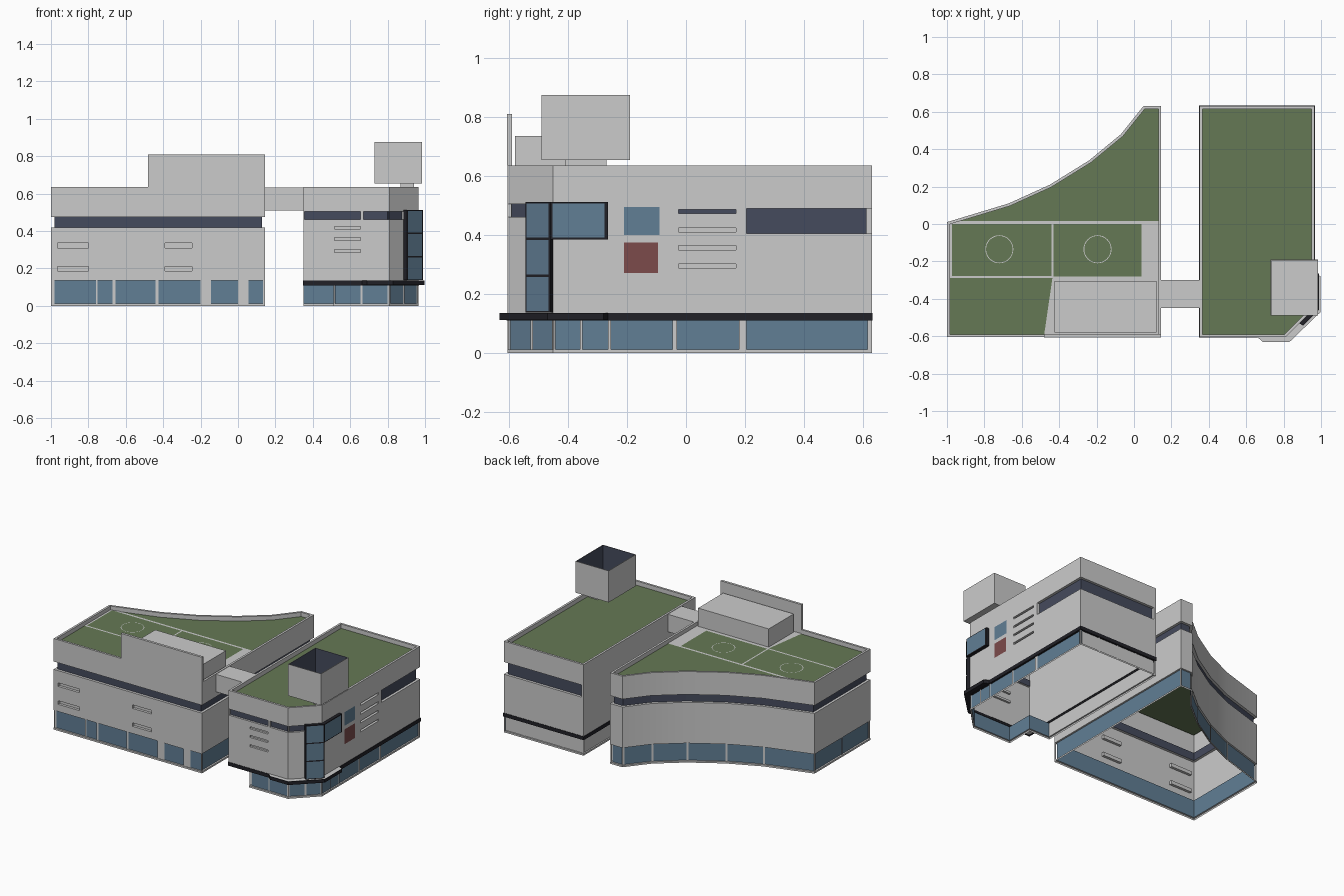
import bpy, math
from mathutils import Vector

if "Cube" in bpy.data.objects:
    bpy.data.objects.remove(bpy.data.objects["Cube"])

def mat(name, r, g, b):
    m = bpy.data.materials.new(name)
    m.diffuse_color = (r, g, b, 1)
    m.use_nodes = True
    m.node_tree.nodes["Principled BSDF"].inputs["Base Color"].default_value = m.diffuse_color
    return m

GREEN = mat("turf", .13, .19, .09)
GLASS = mat("glass", .12, .21, .30)
NAVY = mat("dark_window", .06, .07, .11)
BLACK = mat("black_trim", .015, .015, .02)
RED = mat("red_panel", .20, .07, .07)

def make(name, verts, faces, m=None, slots=None):
    me = bpy.data.meshes.new(name)
    me.from_pydata([tuple(v) for v in verts], [], faces)
    ob = bpy.data.objects.new(name, me)
    bpy.context.collection.objects.link(ob)
    if slots:
        me.materials.append(None)
        me.materials.append(NAVY)
        me.polygons.foreach_set("material_index", slots)
    elif m:
        me.materials.append(m)
    return ob

def offset(pts, d, closed):
    """Move a counter-clockwise outline outward by d, with mitred corners."""
    n, out = len(pts), []
    for i in range(n):
        p, ns = Vector(pts[i]), []
        for a, b in ((i - 1, i), (i, i + 1)):
            if closed or (a >= 0 and b < n):
                e = (Vector(pts[b % n]) - Vector(pts[a % n])).normalized()
                ns.append(Vector((e.y, -e.x)))
        s = sum(ns, Vector((0, 0)))
        out.append(p + s * (d * len(ns) / s.length_squared) if len(ns) == 1
                   else p + s * (2 * d / s.length_squared))
    return out

def shell(name, pts, profile, m=None, closed=True):
    """Sweep an (offset, height) profile along an outline."""
    n = len(pts)
    verts = [(p.x, p.y, z) for d, z in profile for p in offset(pts, d, closed)]
    faces = [(r * n + i, r * n + (i + 1) % n, (r + 1) * n + (i + 1) % n, (r + 1) * n + i)
             for r in range(len(profile) - 1) for i in range(n if closed else n - 1)]
    return make(name, verts, faces, m)

def flat(name, pts, z, m=None):
    return make(name, [(p[0], p[1], z) for p in pts], [tuple(range(len(pts)))], m)

def prism(name, pts, z0, z1, m=None):
    n = len(pts)
    return make(name, [(p[0], p[1], z) for z in (z0, z1) for p in pts],
                [tuple(reversed(range(n))), tuple(range(n, 2 * n))] +
                [(i, (i + 1) % n, n + (i + 1) % n, n + i) for i in range(n)], m)

def rect(x0, x1, y0, y1):
    return [(x0, y0), (x1, y0), (x1, y1), (x0, y1)]

def strips(name, p, q, rects, off, m=None):
    """Upright panels (s0, s1, z0, z1) lying on the line p-q."""
    p, q = Vector(p), Vector(q)
    e = (q - p).normalized()
    o = p + Vector((e.y, -e.x)) * off
    verts, faces = [], []
    for s0, s1, z0, z1 in rects:
        k = len(verts)
        verts += [(*(o + e * s), z) for s, z in ((s0, z0), (s1, z0), (s1, z1), (s0, z1))]
        faces.append((k, k + 1, k + 2, k + 3))
    return make(name, verts, faces, m)

def wall(name, p, q, z0, z1, holes, depth=.018):
    """Wall p-q with recesses (s0, s1, z0, z1, kind): 0 grey, 1 dark, 2 open back."""
    p, q = Vector(p), Vector(q)
    L, e = (q - p).length, (q - p).normalized()
    inn = Vector((-e.y, e.x)) * depth
    ss = sorted({0, L, *[h[0] for h in holes], *[h[1] for h in holes]})
    zs = sorted({z0, z1, *[h[2] for h in holes], *[h[3] for h in holes]})
    verts, faces, idx = [], [], []
    def quad(c, k=0):
        faces.append(tuple(range(len(verts), len(verts) + 4)))
        verts.extend((*(p + e * s + inn * d), z) for s, z, d in c)
        idx.append(k)
    for a, b in zip(ss, ss[1:]):
        for c, d in zip(zs, zs[1:]):
            if not any(h[0] < (a + b) / 2 < h[1] and h[2] < (c + d) / 2 < h[3] for h in holes):
                quad(((a, c, 0), (b, c, 0), (b, d, 0), (a, d, 0)))
    for a, b, c, d, k in holes:
        if k < 2:
            quad(((a, c, 1), (b, c, 1), (b, d, 1), (a, d, 1)), k)
        quad(((a, c, 0), (b, c, 0), (b, c, 1), (a, c, 1)))
        quad(((a, d, 1), (b, d, 1), (b, d, 0), (a, d, 0)))
        for s in (a, b):
            if 0 < s < L:
                quad(((s, c, 0), (s, c, 1), (s, d, 1), (s, d, 0)))
    return make(name, verts, faces, slots=idx)

# ---------- left building: open-bottomed shell with curved back ----------
F, B = -.605, .63
LEFT = [(-1, F), (.145, F), (.145, B), (.05, B), (-.07, .48), (-.24, .34),
        (-.45, .21), (-.67, .11), (-1, .01)]
shell("left_base", LEFT, [(0, 0), (0, .012), (-.012, .012)])
shell("left_glass", LEFT, [(-.012, .012), (-.012, .135)], GLASS)
shell("left_glass_head", LEFT, [(-.012, .135), (0, .135)])
lower = shell("left_lower_wall", LEFT[1:] + LEFT[:1], [(0, .135), (0, .42)], closed=False)
wall("left_front_wall", LEFT[0], LEFT[1], .135, .42,
     [(s, t, z, z + .025, 0) for s, t in ((.035, .2), (.61, .755)) for z in (.185, .31)])
shell("left_band_sill", LEFT, [(0, .42), (-.018, .42)])
shell("left_window_band", LEFT, [(-.018, .42), (-.018, .475)], NAVY)
upper = shell("left_upper_wall", LEFT, [(-.018, .475), (0, .475), (0, .635), (-.015, .635), (-.015, .605)])
for ob in (lower, upper):
    bpy.ops.object.select_all(action='DESELECT')
    ob.select_set(True)
    bpy.context.view_layer.objects.active = ob
    bpy.ops.object.shade_smooth_by_angle(angle=math.radians(25))

# mullions of the left ground floor
def mullions(name, p, q, spans, z1=.135, off=-.004):
    strips(name, p, q, [(a, b, .012, z1) for a, b in spans], off)
mullions("left_front_mullions", LEFT[0], LEFT[1],
         [(0, .02), (.24, .25), (.33, .345), (.56, .575), (.8, .855), (1.0, 1.055), (1.135, 1.145)])
mullions("left_inner_mullions", LEFT[1], LEFT[2], [(0, .012), (1.22, 1.235)])
mullions("left_side_mullions", LEFT[8], LEFT[0], [(0, .015), (.3, .315), (.6, .615)])
for i in range(3, 8):
    mullions("left_back_mullion", LEFT[i], LEFT[i + 1], [(0, .014)])
strips("door_surround", LEFT[0], LEFT[1], [(.855, 1.005, .135, .25)], .004)

# roof terrace with sports courts
flat("left_roof", offset(LEFT, -.015, True), .605, GREEN)
flat("roof_paving", [(-.48, -.59), (.13, -.59), (.13, .01), (.04, .01), (.04, -.28), (-.435, -.28)], .608)
for n, r in (("court_line_back", (-.985, .13, 0, .015)), ("court_line_middle", (-.44, -.43, -.28, 0)),
             ("court_line_front", (-.985, -.435, -.29, -.278)), ("court_line_side", (-.985, -.972, -.28, 0))):
    flat(n, rect(*r), .608)
for cx in (-.72, -.195):
    ring = [(cx + .075 * math.cos(a * math.pi / 16), -.135 + .075 * math.sin(a * math.pi / 16)) for a in range(32)]
    shell("court_circle", ring, [(0, .608), (-.004, .608)])
prism("roof_plant_room", rect(-.425, .12, -.58, -.305), .605, .735)
prism("raised_front_wall", rect(-.48, .145, F - .001, F + .016), .635, .81)
prism("bridge", rect(.145, .35, -.45, -.3), .51, .632)

# ---------- right building: chamfered corner ----------
RIGHT = [(.35, F), (.81, F), (.965, -.45), (.965, B), (.35, B)]
GROUND = [(.35, -.41), (.51, -.41), (.51, F), (.81, F), (.965, -.45), (.965, B), (.35, B)]
shell("right_base", GROUND, [(0, 0), (0, .012), (-.01, .012)])
shell("right_glass", GROUND[:6], [(-.01, .012), (-.01, .11)], GLASS, closed=False)
shell("right_ground_wall", GROUND[5:] + GROUND[:1], [(-.01, .012), (-.01, .11)], closed=False)
flat("overhang_soffit", rect(.35, .51, F, -.41), .112)
shell("right_black_band", RIGHT, [(-.012, .11), (.003, .11), (.003, .135), (0, .135)], BLACK)
mullions("right_front_mullions", GROUND[2], GROUND[3], [(0, .008), (.145, .155), (.29, .3)], .11)
mullions("right_corner_mullions", GROUND[3], GROUND[4], [(.0, .01), (.105, .118), (.21, .22)], .11)
mullions("right_side_mullions", GROUND[4], GROUND[5],
         [(0, .008), (.09, .1), (.185, .195), (.405, .42), (.63, .655), (1.065, 1.08)], .11)
mullions("right_back_mullions", GROUND[5], GROUND[6], [(0, .012), (.15, .162), (.3, .312), (.45, .462), (.603, .615)], .11)

# upper walls with slots and windows
wall("right_front_wall", RIGHT[0], RIGHT[1], .135, .635,
     [(.005, .305, .462, .505, 1), (.32, .46, .462, .505, 1)] +
     [(.165, .305, z, z + .015, 0) for z in (.285, .35, .41)], .014)
wall("right_corner_wall", RIGHT[1], RIGHT[2], .135, .635, [(0, .11, .462, .505, 1)], .014)
wall("right_side_wall", RIGHT[2], RIGHT[3], .135, .635,
     [(.425, .62, z, z + .014, k) for z, k in ((.288, 0), (.35, 0), (.41, 0), (.473, 1))] +
     [(.655, 1.08, .405, .49, 2)])
wall("right_back_wall", RIGHT[3], RIGHT[4], .135, .635, [(0, .6, .405, .49, 2)])
wall("right_inner_wall", RIGHT[4], RIGHT[0], .135, .635, [])
shell("corner_window_band", [(.965, .205), (.965, B), (.365, B)], [(-.018, .405), (-.018, .49)], NAVY, closed=False)
shell("right_parapet", RIGHT, [(0, .635), (-.015, .635), (-.015, .605)])
flat("right_roof", offset(RIGHT, -.015, True), .605, GREEN)
strips("blue_panel", RIGHT[2], RIGHT[3], [(.24, .36, .4, .495)], .003, GLASS)
strips("red_panel", RIGHT[2], RIGHT[3], [(.24, .355, .272, .375)], .003, RED)

# corner canopy
CANOPY = [(.66, F), (.69, -.632), (.83, -.632), (.998, -.47), (.998, -.28), (.965, -.262), (.965, -.45), (.81, F)]
prism("corner_canopy", CANOPY, .112, .135, BLACK)
flat("canopy_top", CANOPY, .137)

# L-shaped bay window on the corner
P, Q, R = (.904, -.544), (.988, -.46), (.988, -.265)
prism("bay_frame_tall", [(.884, -.53), P, Q, (.965, -.45)], .137, .512, BLACK)
prism("bay_frame_side", rect(.96, .988, -.46, -.265), .385, .512, BLACK)
strips("bay_tall_panes", P, Q, [(.006, .112, z, z + .116) for z in (.142, .267, .391)], .002, GLASS)
strips("bay_side_pane", Q, R, [(.008, .183, .391, .507)], .002, GLASS)

# open-topped roof tower
T = rect(.73, .985, -.49, -.19)
prism("tower_neck", rect(.87, .94, -.41, -.27), .605, .657)
shell("tower_walls", T, [(0, .655), (0, .875), (-.004, .875)])
shell("tower_lining", T, [(-.004, .875), (-.004, .658)], NAVY)
flat("tower_floor", T, .656)
